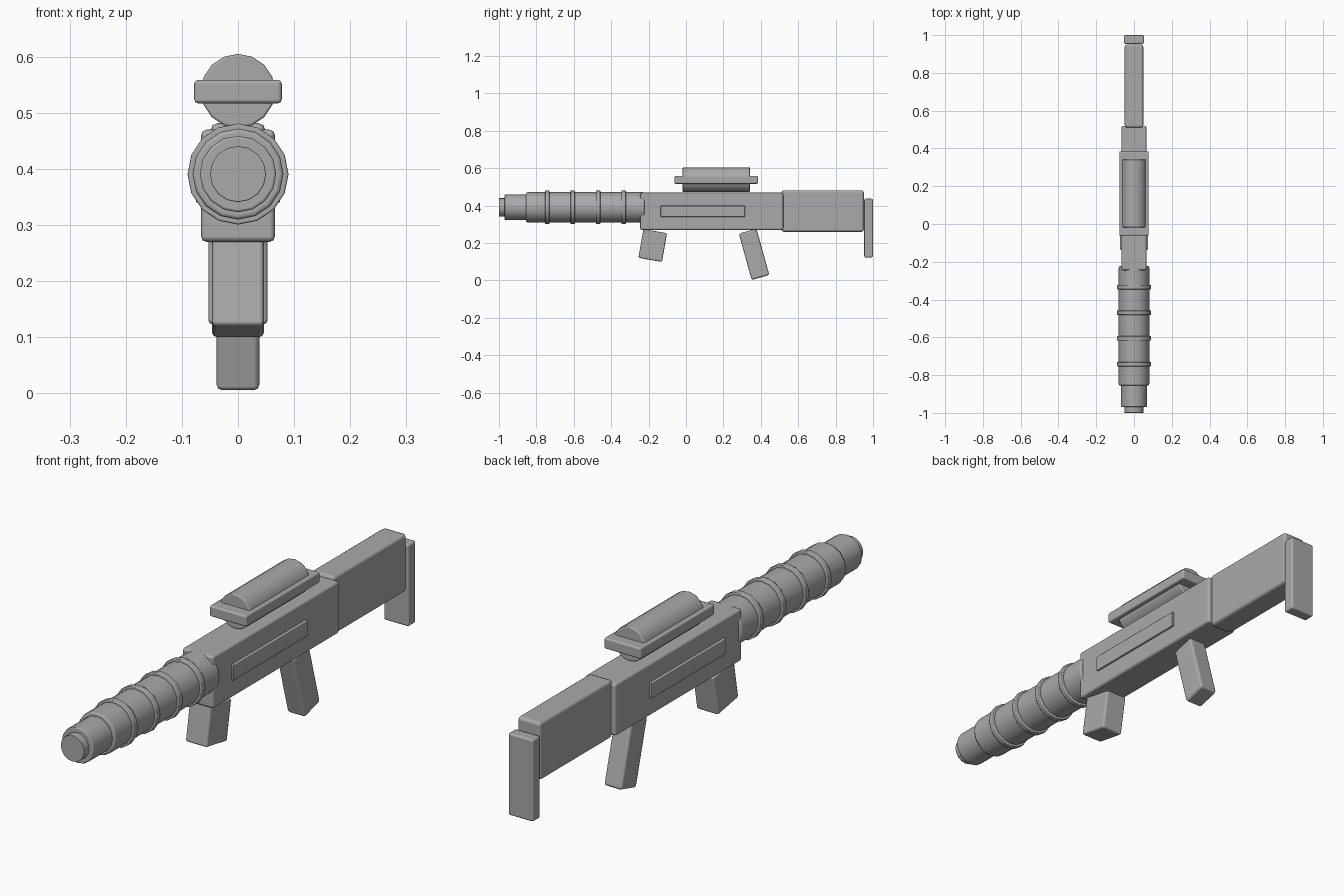
import bpy
import bmesh
from math import radians
from mathutils import Matrix, Vector

cube = bpy.data.objects.get("Cube")
if cube:
    bpy.data.objects.remove(cube, do_unlink=True)

GREY = (0.4, 0.4, 0.4, 1.0)
grey = bpy.data.materials.new("plain grey")
grey.use_nodes = True
grey.diffuse_color = GREY
grey.node_tree.nodes["Principled BSDF"].inputs["Base Color"].default_value = GREY


def finish(name, bm, bevel):
    """Turn a bmesh into a smooth object with rounded edges."""
    for face in bm.faces:
        face.smooth = True
    mesh = bpy.data.meshes.new(name)
    bm.to_mesh(mesh)
    bm.free()
    mesh.materials.append(grey)
    obj = bpy.data.objects.new(name, mesh)
    bpy.context.collection.objects.link(obj)
    mod = obj.modifiers.new("rounded edges", "BEVEL")
    mod.width = bevel
    mod.segments = 2
    mod.limit_method = "ANGLE"
    mod.angle_limit = radians(40)
    mod.harden_normals = True
    return obj


def box(name, half_x, y, z, bevel=0.01, tilt=0):
    """Box centred on x = 0, with y and z ranges, tilted about x."""
    bm = bmesh.new()
    bmesh.ops.create_cube(bm, size=1)
    bmesh.ops.scale(bm, verts=bm.verts, vec=(2 * half_x, y[1] - y[0], z[1] - z[0]))
    obj = finish(name, bm, bevel)
    obj.location = Vector((0, sum(y) / 2, sum(z) / 2))
    obj.rotation_euler.x = radians(tilt)
    return obj


def tube(name, radius, y, z, bevel=0.005):
    """Sixteen-sided cylinder lying along y."""
    bm = bmesh.new()
    bmesh.ops.create_cone(bm, cap_ends=True, segments=16, radius1=radius,
                          radius2=radius, depth=y[1] - y[0],
                          matrix=Matrix.Rotation(radians(90), 4, "X"))
    obj = finish(name, bm, bevel)
    obj.location = (0, sum(y) / 2, z)
    return obj


# Receiver with the raised panel showing on both sides
box("body", 0.066, (-0.245, 0.52), (0.27, 0.47))
box("side_panel", 0.075, (-0.135, 0.315), (0.34, 0.40), 0.003)

# Shoulder stock and butt plate
box("stock", 0.049, (0.51, 0.951), (0.26, 0.482), 0.013)
box("butt_plate", 0.053, (0.953, 1.0), (0.123, 0.437), 0.008)

# Tilted grips
box("front_grip", 0.046, (-0.242, -0.114), (0.109, 0.265), 0.008, -10)
box("rear_grip", 0.038, (0.315, 0.413), (0.0115, 0.2685), 0.010, 15.5)

# Barrel, rings and stepped muzzle
BARREL_Z = 0.391
tube("barrel", 0.081, (-0.855, -0.222), BARREL_Z, 0.008)
for i in range(4):
    y = -0.742 + i * 0.136
    tube(f"barrel_ring_{i + 1}", 0.09, (y - 0.012, y + 0.012), BARREL_Z, 0.004)
tube("muzzle", 0.068, (-0.97, -0.84), BARREL_Z)
tube("muzzle_tip", 0.05, (-1.0, -0.96), BARREL_Z, 0.002)

# Scope and its surrounding plate
tube("scope", 0.066, (-0.018, 0.342), 0.539)
box("scope_plate", 0.078, (-0.062, 0.385), (0.517, 0.559), 0.007)
